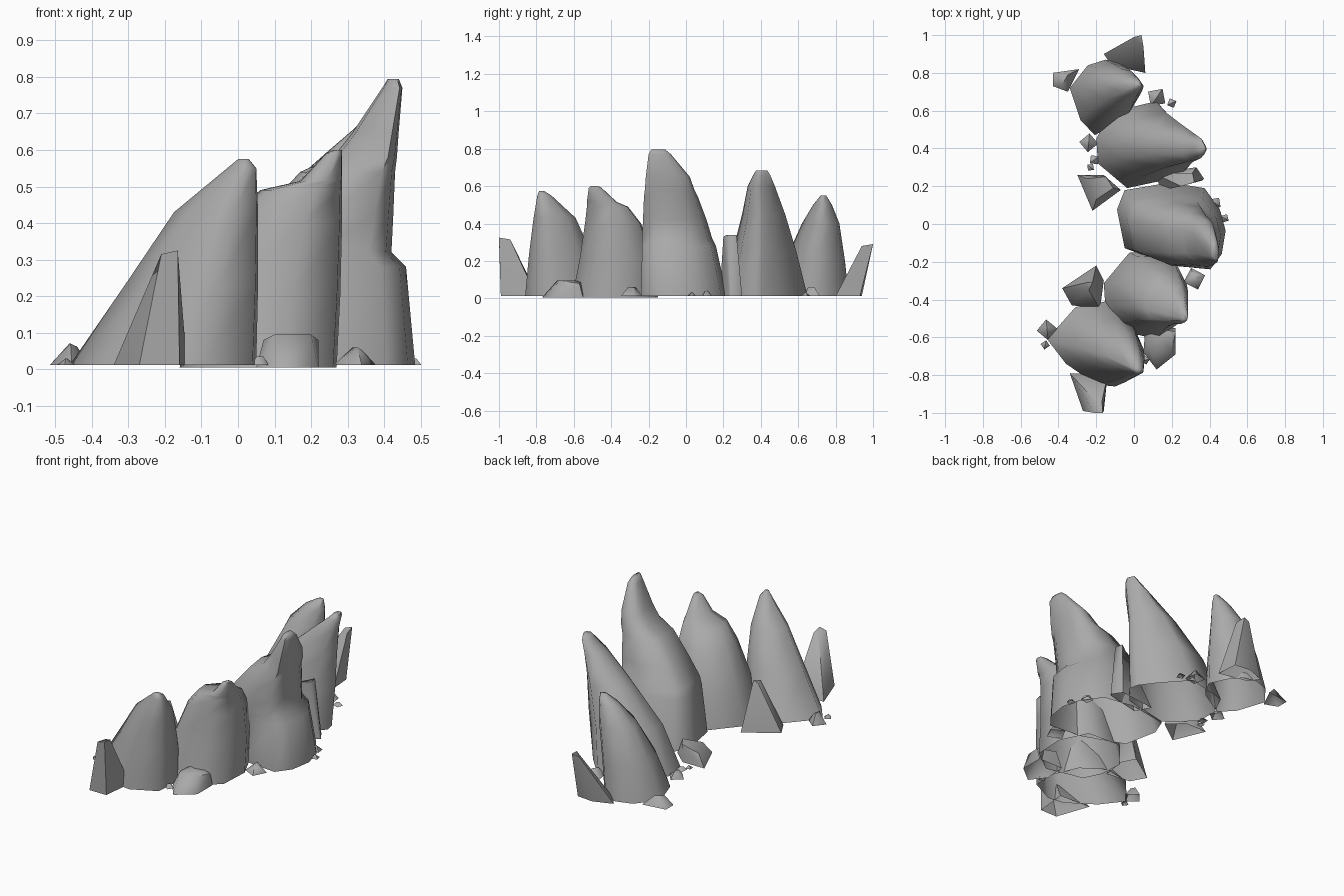
import bpy, bmesh, math, random

random.seed(4)
stone = bpy.data.materials.new("stone_grey")
stone.diffuse_color = (.4, .4, .4, 1)


def finish(bm, name, angle):
    bmesh.ops.recalc_face_normals(bm, faces=bm.faces)
    # the shells are open underneath
    low = [f for f in bm.faces if all(v.co.z < 0.02 for v in f.verts)]
    bmesh.ops.delete(bm, geom=low, context='FACES')
    mesh = bpy.data.meshes.new(name)
    bm.to_mesh(mesh)
    bm.free()
    mesh.materials.append(stone)
    ob = bpy.data.objects.new(name, mesh)
    bpy.context.collection.objects.link(ob)
    bpy.ops.object.select_all(action='DESELECT')
    bpy.context.view_layer.objects.active = ob
    ob.select_set(True)
    bpy.ops.object.shade_smooth_by_angle(angle=math.radians(angle))
    return ob


def loft_rock(name, outline, levels):
    """Fit one outline into a box (z, x0, x1, y0, y1) per level and skin them."""
    xs, ys = [p[0] for p in outline], [p[1] for p in outline]
    bm = bmesh.new()
    rings = []
    for z, x0, x1, y0, y1 in levels:
        ring = []
        for x, y in outline:
            u = (x - min(xs)) / (max(xs) - min(xs))
            v = (y - min(ys)) / (max(ys) - min(ys))
            ring.append(bm.verts.new((x0 + u * (x1 - x0), y0 + v * (y1 - y0), z)))
        rings.append(ring)
    n = len(outline)
    for a, b in zip(rings, rings[1:]):
        for i in range(n):
            j = (i + 1) % n
            bm.faces.new((a[i], a[j], b[j], b[i]))
    bm.faces.new(rings[-1])
    bm.faces.new(rings[0][::-1])
    return finish(bm, name, 75)


def hull_rock(name, base, top, z=0.012):
    bm = bmesh.new()
    for x, y in base:
        bm.verts.new((x, y, z))
    for p in top:
        bm.verts.new(p)
    bmesh.ops.convex_hull(bm, input=bm.verts[:])
    return finish(bm, name, 60)


# Five large leaning rocks, front to back
loft_rock("front_rock",
          [(-.46, -.61), (-.36, -.74), (-.2, -.85), (-.1, -.86), (.04, -.79),
           (.05, -.66), (-.02, -.5), (-.15, -.41), (-.31, -.44)],
          [(.012, -.46, .05, -.86, -.41), (.23, -.31, .055, -.84, -.5),
           (.43, -.175, .055, -.815, -.59), (.55, -.03, .05, -.795, -.72),
           (.575, .0, .03, -.785, -.76)])
loft_rock("second_rock",
          [(-.16, -.31), (-.15, -.45), (-.1, -.55), (.13, -.6), (.27, -.5),
           (.28, -.32), (.2, -.16), (-.02, -.15)],
          [(.004, -.16, .27, -.61, -.15), (.2, -.11, .28, -.57, -.17),
           (.4, -.02, .285, -.54, -.24), (.49, .06, .285, -.53, -.31),
           (.515, .17, .285, -.53, -.37), (.59, .24, .285, -.52, -.45),
           (.6, .26, .285, -.51, -.47)])
loft_rock("tall_rock",
          [(-.09, .08), (-.05, -.12), (.19, -.21), (.4, -.23), (.46, -.15),
           (.48, -.03), (.45, .08), (.37, .19), (.19, .22), (-.05, .18)],
          [(.012, -.09, .485, -.24, .22), (.28, -.04, .46, -.235, .16),
           (.32, -.02, .42, -.235, .14), (.42, .06, .425, -.23, .11),
           (.54, .17, .43, -.225, .065), (.58, .26, .435, -.22, .045),
           (.65, .315, .44, -.215, .02), (.77, .395, .45, -.2, -.08),
           (.795, .41, .44, -.185, -.11)])
loft_rock("fourth_rock",
          [(-.19, .45), (-.18, .32), (-.02, .19), (.27, .25), (.36, .36),
           (.35, .41), (.28, .5), (.14, .65), (-.12, .59)],
          [(.012, -.2, .33, .19, .65), (.25, -.1, .35, .25, .59),
           (.45, .08, .36, .3, .53), (.6, .25, .375, .33, .475),
           (.66, .32, .385, .36, .45), (.683, .34, .38, .375, .435)])
loft_rock("back_rock",
          [(-.34, .72), (-.28, .55), (-.2, .47), (-.02, .57), (.05, .68),
           (.0, .78), (-.06, .85), (-.14, .87), (-.24, .84)],
          [(.012, -.34, .03, .47, .87), (.2, -.28, .04, .53, .85),
           (.4, -.18, .05, .62, .82), (.5, -.08, .05, .68, .78),
           (.55, .0, .04, .72, .75)])

# Slender side spires and low blocks
hull_rock("front_spire",
          [(-.34, -.79), (-.14, -.8), (-.16, -.99), (-.27, -.99)],
          [(-.21, -1, .315), (-.165, -1, .325), (-.2, -.94, .31), (-.17, -.94, .315)])
hull_rock("back_spire",
          [(-.16, .9), (-.12, .84), (.06, .8), (.05, .93), (-.05, .94)],
          [(.0, .99, .28), (.04, 1, .29), (.05, .94, .28)])
hull_rock("gap_spire",
          [(.1, .27), (.15, .18), (.36, .23), (.37, .24), (.33, .3)],
          [(.25, .2, .33), (.32, .22, .34), (.31, .27, .34)])
hull_rock("left_spire",
          [(-.38, -.34), (-.2, -.22), (-.16, -.3), (-.18, -.45), (-.33, -.43)],
          [(-.25, -.31, .28), (-.22, -.31, .29), (-.24, -.35, .28)])
hull_rock("left_block",
          [(-.3, .26), (-.16, .26), (-.07, .18), (-.22, .07)],
          [(-.25, .24, .08), (-.15, .25, .11), (-.11, .19, .11), (-.2, .13, .09)])
hull_rock("right_block",
          [(.05, -.68), (.12, -.77), (.22, -.69), (.22, -.55), (.06, -.55)],
          [(.07, -.63, .08), (.1, -.69, .095), (.2, -.67, .095), (.22, -.57, .08),
           (.1, -.55, .095)], 0.004)
hull_rock("back_left_block",
          [(-.43, .8), (-.29, .82), (-.35, .7), (-.43, .73)],
          [(-.4, .78, .05), (-.35, .79, .07), (-.38, .74, .06)])

# Pebbles: x, y, radius, height
pebbles = [(-.24, .43, .05, .05), (-.21, .34, .03, .03), (-.23, .3, .022, .025),
           (.12, .67, .055, .06), (.2, .64, .027, .03), (.43, .11, .035, .04),
           (.48, .03, .025, .03), (.32, -.29, .06, .06), (-.46, -.56, .055, .07),
           (-.47, -.64, .025, .03), (.06, -.72, .025, .035)]
for k, (x, y, r, h) in enumerate(pebbles):
    turn = random.uniform(0, 6.28)
    ring = [(math.cos(turn + i * math.tau / 4), math.sin(turn + i * math.tau / 4))
            for i in range(4)]
    hull_rock(f"pebble_{k + 1}",
              [(x + c * r, y + s * r) for c, s in ring],
              [(x + c * r * .35, y + s * r * .35, h - .008 * (i % 2))
               for i, (c, s) in enumerate(ring[:3])])
